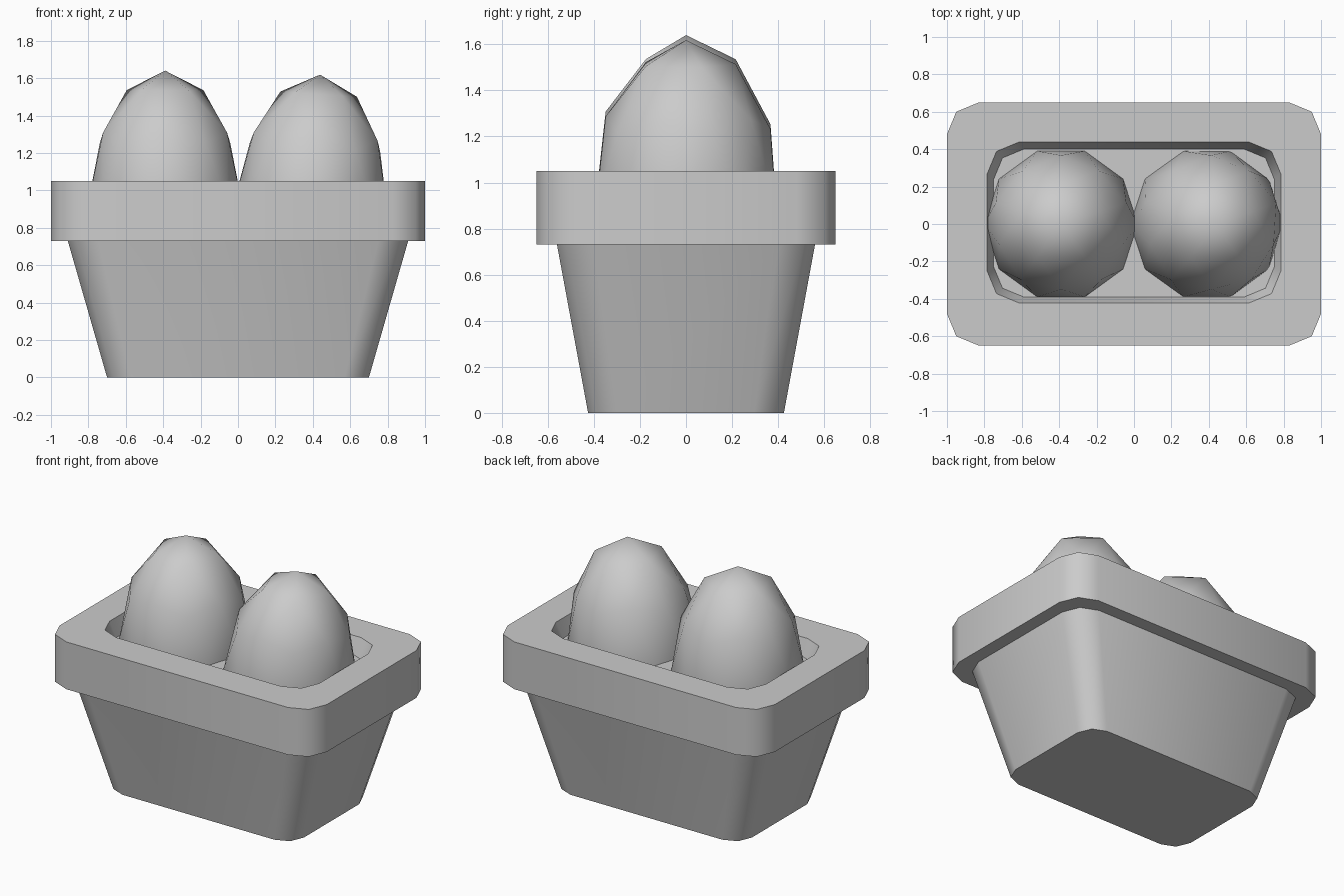
import bpy, bmesh, math
from mathutils import Matrix

cube = bpy.data.objects.get("Cube")
if cube:
    bpy.data.objects.remove(cube, do_unlink=True)

grey = bpy.data.materials.new("light_grey")
grey.use_nodes = True
COLOUR = (0.6, 0.6, 0.6, 1)
grey.diffuse_color = COLOUR
grey.node_tree.nodes["Principled BSDF"].inputs["Base Color"].default_value = COLOUR


def outline(hx, hy, r, y0=0.0):
    """Rectangle with two-segment rounded corners, counter-clockwise."""
    pts = []
    for sx, sy, start in ((1, 1, 0), (-1, 1, 90), (-1, -1, 180), (1, -1, 270)):
        for step in (0, 45, 90):
            a = math.radians(start + step)
            pts.append((sx * (hx - r) + r * math.cos(a),
                        y0 + sy * (hy - r) + r * math.sin(a)))
    return pts


def add_object(name, bm, angle):
    mesh = bpy.data.meshes.new(name)
    bm.normal_update()
    bm.to_mesh(mesh)
    bm.free()
    mesh.materials.append(grey)
    obj = bpy.data.objects.new(name, mesh)
    bpy.context.collection.objects.link(obj)
    bpy.ops.object.select_all(action="DESELECT")
    obj.select_set(True)
    bpy.context.view_layer.objects.active = obj
    bpy.ops.object.shade_smooth_by_angle(angle=math.radians(angle))
    return obj


# Planter: one skin from the base, up the tapered body, round the rim, into the recess
loops = [
    (outline(0.70, 0.425, 0.13), 0.0),
    (outline(0.91, 0.56, 0.16), 0.73),
    (outline(1.0, 0.65, 0.17), 0.73),
    (outline(1.0, 0.65, 0.17), 1.05),
    (outline(0.785, 0.43, 0.17, 0.008), 1.05),
    (outline(0.75, 0.395, 0.16, 0.005), 0.94),
]
bm = bmesh.new()
rings = [[bm.verts.new((x, y, z)) for x, y in pts] for pts, z in loops]
for low, high in zip(rings, rings[1:]):
    for i in range(len(low)):
        j = (i + 1) % len(low)
        bm.faces.new((low[i], low[j], high[j], high[i]))
bm.faces.new(rings[0][::-1])
bm.faces.new(rings[-1])
add_object("planter", bm, 50)

# Two pointed, low-poly rounded plants
for name, x, tilt in (("right_plant", -0.39, 0), ("left_plant", 0.39, 4)):
    bm = bmesh.new()
    bmesh.ops.create_icosphere(bm, subdivisions=2, radius=1)
    shape = (Matrix.Translation((x, 0, 0.94 if tilt == 0 else 0.92))
             @ Matrix.Rotation(math.radians(tilt), 4, "Y")
             @ Matrix.Diagonal((0.41, 0.41, 0.70, 1))
             @ Matrix.Rotation(math.radians(90), 4, "Z"))
    bmesh.ops.transform(bm, matrix=shape, verts=bm.verts)
    add_object(name, bm, 80)
